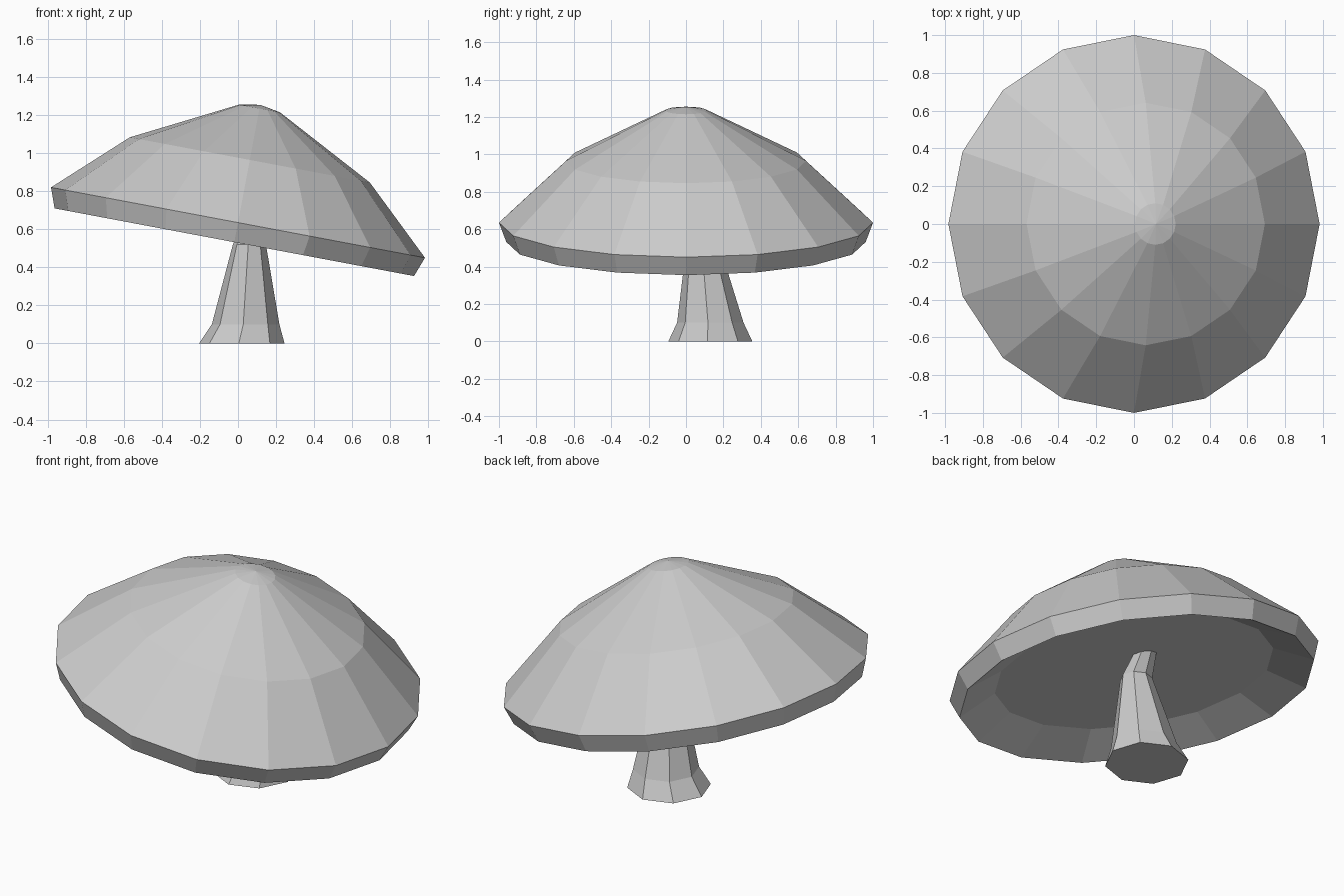
import bpy
import bmesh
import math
from mathutils import Matrix, Vector

cube = bpy.data.objects.get("Cube")
if cube:
    bpy.data.objects.remove(cube, do_unlink=True)

# One plain grey for the whole model
grey = bpy.data.materials.new("light_grey")
grey.use_nodes = True
colour = (0.6, 0.6, 0.6, 1.0)
grey.diffuse_color = colour
grey.node_tree.nodes["Principled BSDF"].inputs["Base Color"].default_value = colour


def loft(name, rings, sides, turn=0.0, matrix=Matrix()):
    """Skin a stack of (centre, radius) rings and close both ends."""
    bm = bmesh.new()
    loops = []
    for centre, radius in rings:
        loop = []
        for i in range(sides):
            a = turn + math.tau * i / sides
            offset = Vector((radius * math.cos(a), radius * math.sin(a), 0))
            loop.append(bm.verts.new(Vector(centre) + offset))
        loops.append(loop)
    for low, high in zip(loops, loops[1:]):
        for i in range(sides):
            j = (i + 1) % sides
            bm.faces.new((low[i], low[j], high[j], high[i]))
    bm.faces.new(loops[0][::-1])
    bm.faces.new(loops[-1])
    bmesh.ops.remove_doubles(bm, verts=bm.verts, dist=0.0005)
    bmesh.ops.recalc_face_normals(bm, faces=bm.faces)
    bm.transform(matrix)
    mesh = bpy.data.meshes.new(name)
    bm.to_mesh(mesh)
    bm.free()
    mesh.materials.append(grey)
    obj = bpy.data.objects.new(name, mesh)
    bpy.context.collection.objects.link(obj)
    return obj


# Tilted cap: recessed underside, rim band, two slopes and a blunt tip
cap_profile = [(0.0, 0.755), (-0.105, 0.961), (0.0, 1.0),
               (0.335, 0.642), (0.61, 0.11), (0.63, 0.0)]
tilt = Matrix.Translation((0, 0, 0.635)) @ Matrix.Rotation(math.radians(10.66), 4, 'Y')
loft("mushroom_cap", [((0, 0, h), r) for h, r in cap_profile], 16, matrix=tilt)

# Bent stem with a flared foot
stem_rings = [((0.02, 0.13, 0.0), 0.225), ((0.04, 0.13, 0.1), 0.178),
              ((0.06, 0.09, 0.52), 0.087), ((0.085, 0.2, 0.64), 0.06)]
loft("mushroom_stem", stem_rings, 8, turn=math.radians(-4))
